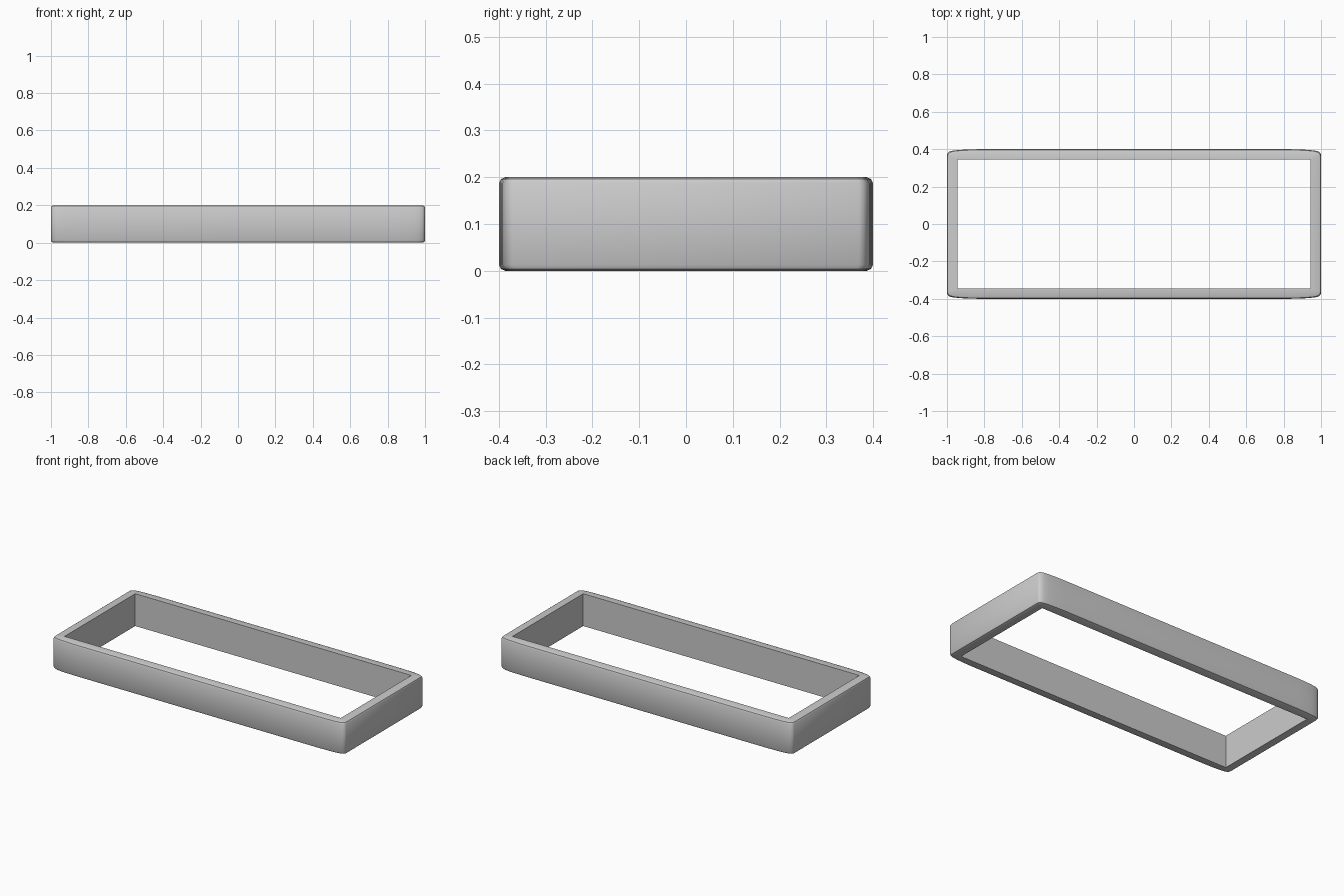
import bpy, bmesh, math

if "Cube" in bpy.data.objects:
    bpy.data.objects.remove(bpy.data.objects["Cube"])

HX, HY, H = 1.0, 0.4, 0.2      # outer half sizes and height
IX, IY = 0.945, 0.345          # opening half sizes

# One quarter of the outer outline: long soft curve into a tight corner
quarter = [(1.0, 0.37), (0.996, 0.38), (0.987, 0.387), (0.97, 0.392),
           (0.94, 0.3955), (0.9, 0.398), (0.83, 0.4)]
outline = (quarter + [(-x, y) for x, y in reversed(quarter)]
           + [(-x, -y) for x, y in quarter]
           + [(x, -y) for x, y in reversed(quarter)])


def outer(inset, z):
    return [(x * (1 - inset / HX), y * (1 - inset / HY), z) for x, y in outline]


def inner(z):
    return [(max(-IX, min(IX, x)), max(-IY, min(IY, y)), z) for x, y in outline]


# Cross-section of the wall swept around as rings, rounded top and bottom
rings = [outer(d, z) for d, z in [(0.013, 0), (0.004, 0.004), (0, 0.013),
                                  (0, H - 0.013), (0.004, H - 0.004), (0.013, H)]]
rings += [inner(H), inner(0)]

bm = bmesh.new()
loops = [[bm.verts.new(p) for p in ring] for ring in rings]
n = len(outline)
for a, b in zip(loops, loops[1:] + loops[:1]):
    for i in range(n):
        j = (i + 1) % n
        bm.faces.new((a[i], a[j], b[j], b[i]))
bmesh.ops.remove_doubles(bm, verts=bm.verts, dist=0.0005)
bmesh.ops.recalc_face_normals(bm, faces=bm.faces)
mesh = bpy.data.meshes.new("rectangular_frame")
bm.to_mesh(mesh)
bm.free()

frame = bpy.data.objects.new("rectangular_frame", mesh)
bpy.context.collection.objects.link(frame)
bpy.context.view_layer.objects.active = frame
frame.select_set(True)
bpy.ops.object.shade_smooth_by_angle(angle=math.radians(35))
